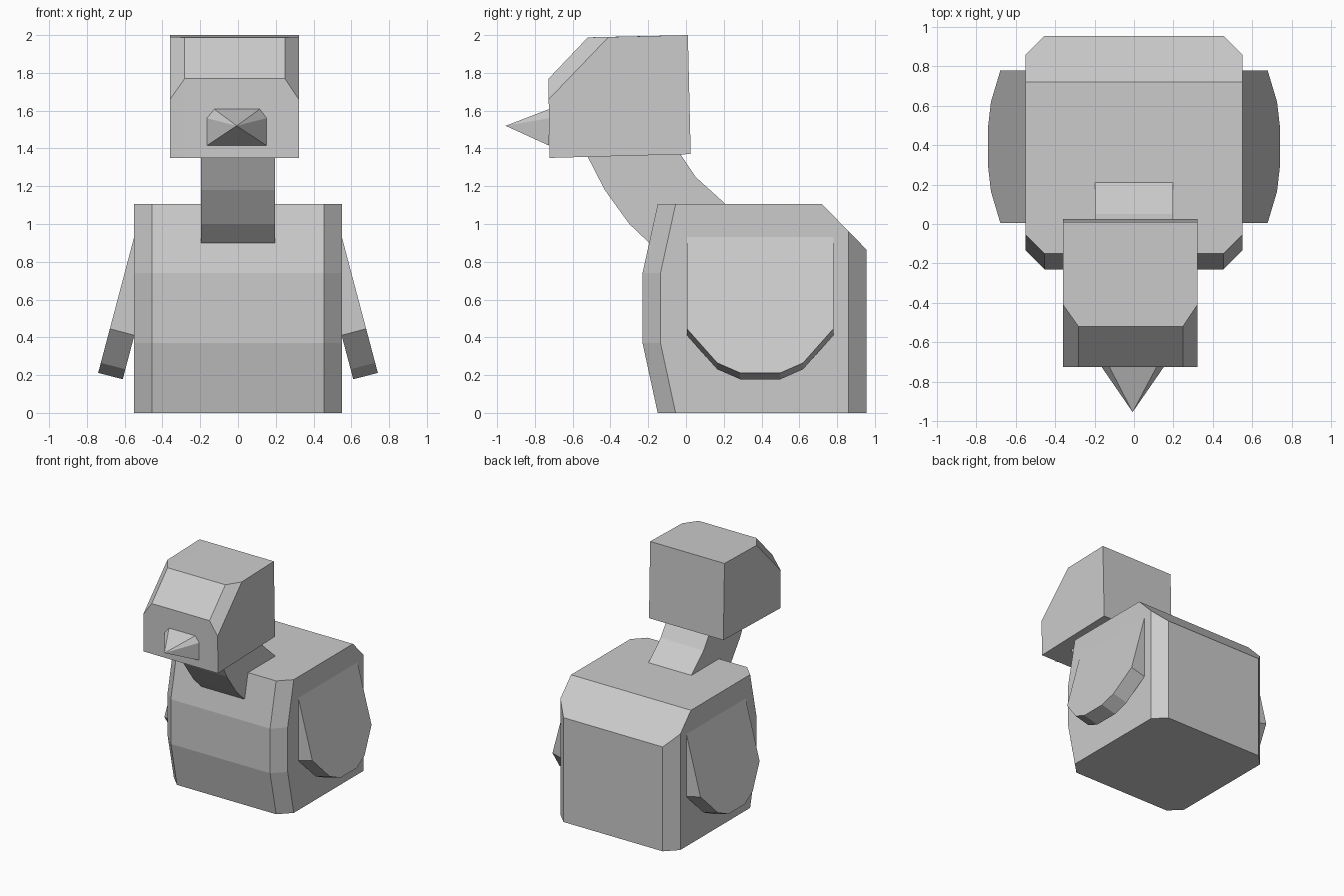
import bpy, bmesh

if "Cube" in bpy.data.objects:
    bpy.data.objects.remove(bpy.data.objects["Cube"])


def loft(name, rings):
    """Skin a closed solid through matching rings of points, capping both ends."""
    bm = bmesh.new()
    loops = [[bm.verts.new(p) for p in ring] for ring in rings]
    for a, b in zip(loops, loops[1:]):
        n = len(a)
        for i in range(n):
            j = (i + 1) % n
            bm.faces.new((a[i], a[j], b[j], b[i]))
    bm.faces.new(loops[0])
    bm.faces.new(loops[-1])
    bmesh.ops.recalc_face_normals(bm, faces=bm.faces)
    mesh = bpy.data.meshes.new(name)
    bm.to_mesh(mesh)
    bm.free()
    obj = bpy.data.objects.new(name, mesh)
    bpy.context.collection.objects.link(obj)
    return obj


def section(x, profile):
    """Place a (y, z) side profile at the given x."""
    return [(x, y, z) for y, z in profile]


# Body: full profile in the middle, pulled-in profile at the sides (corner chamfers)
front = [(-0.15, 0), (-0.23, 0.37), (-0.23, 0.74), (-0.15, 1.105)]
inner = front + [(0.72, 1.105), (0.955, 0.865), (0.955, 0)]
outer = [(y + 0.095, z) for y, z in front] + [(0.72, 1.105), (0.86, 0.962), (0.86, 0)]
loft("body", [section(-0.55, outer), section(-0.455, inner),
              section(0.455, inner), section(0.55, outer)])

# Head: sloped forehead with bevelled sides
base = [(-0.722, 1.35), (0.025, 1.37), (0.01, 2.0)]
inner = base + [(-0.52, 1.988), (-0.727, 1.77)]
outer = base + [(-0.41, 1.99), (-0.727, 1.66)]
loft("head", [section(-0.36, outer), section(-0.282, inner),
              section(0.248, inner), section(0.322, outer)])

# Neck: curved block running from the body into the head
neck = [(0.0, 0.74), (-0.2, 0.905), (-0.3, 1.0), (-0.43, 1.18), (-0.52, 1.355),
        (-0.55, 1.42), (-0.08, 1.45), (-0.03, 1.37), (0.05, 1.25), (0.21, 1.105), (0.34, 0.98)]
loft("neck", [section(-0.197, neck), section(0.197, neck)])

# Beak: pyramid on a rectangle with clipped top corners
outline = [(-0.165, 1.415), (0.152, 1.415), (0.152, 1.56),
           (0.115, 1.608), (-0.125, 1.608), (-0.165, 1.56)]
bm = bmesh.new()
ring = [bm.verts.new((x, -0.725, z)) for x, z in outline]
tip = bm.verts.new((-0.007, -0.955, 1.52))
bm.faces.new(ring)
for i, v in enumerate(ring):
    bm.faces.new((v, ring[(i + 1) % len(ring)], tip))
bmesh.ops.recalc_face_normals(bm, faces=bm.faces)
mesh = bpy.data.meshes.new("beak")
bm.to_mesh(mesh)
bm.free()
bpy.context.collection.objects.link(bpy.data.objects.new("beak", mesh))

# Wings: rounded slabs tilted outward, mirrored across x
wing = [(0.005, 1.0), (0.005, 0.445), (0.165, 0.265), (0.287, 0.212),
        (0.5, 0.212), (0.62, 0.265), (0.78, 0.445), (0.78, 1.0)]
outside = [(0.55 + (0.93 - z) * 0.265, y, z) for y, z in wing]
inside = [(x - 0.13, y, z - 0.034) for x, y, z in outside]
wings = loft("wings", [inside, outside])
wings.modifiers.new("mirror", 'MIRROR').use_clip = False
